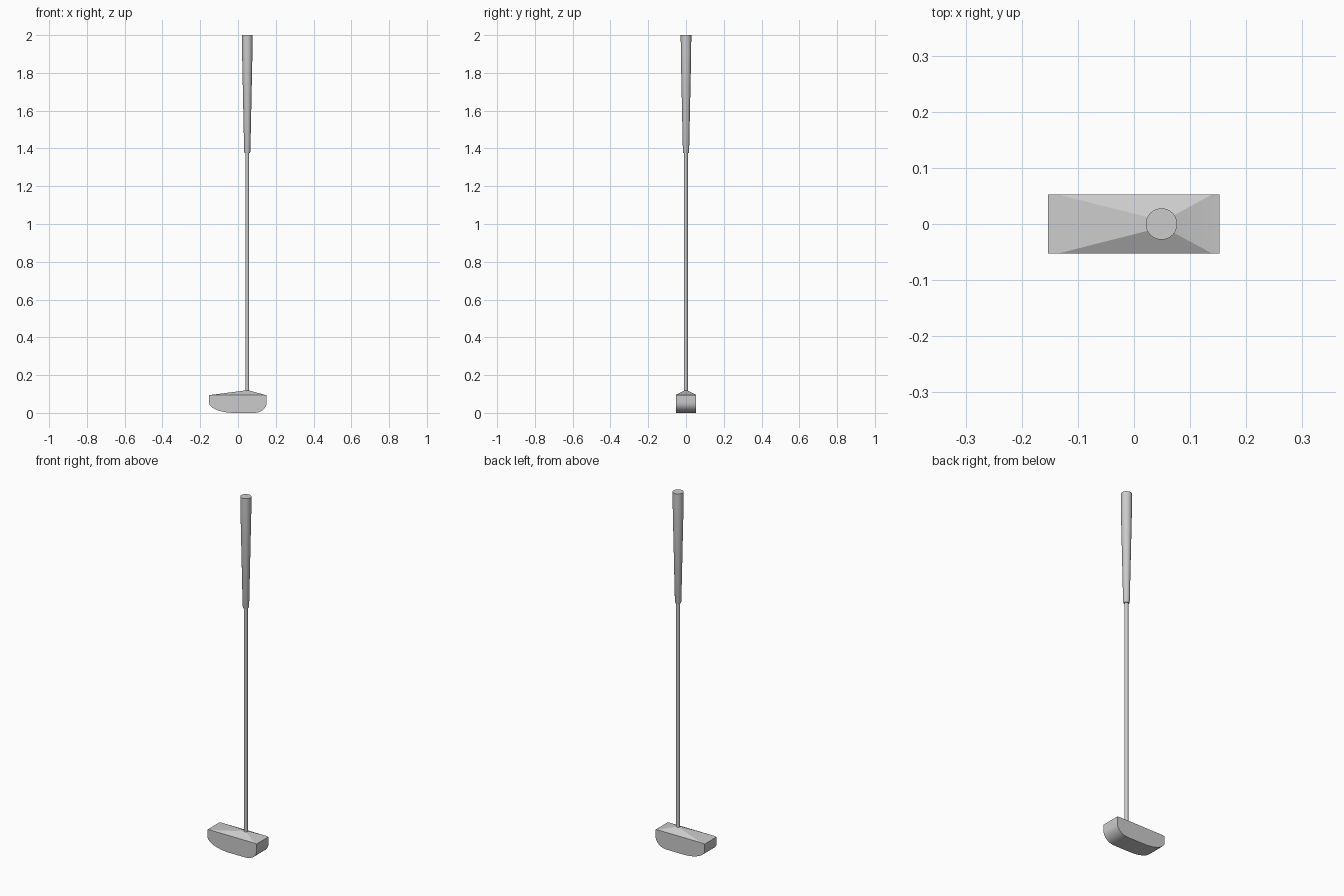
import bpy, bmesh, math

if "Cube" in bpy.data.objects:
    bpy.data.objects.remove(bpy.data.objects["Cube"])

SX = 0.049  # shaft axis x


def finish(bm, name, angle=30):
    bmesh.ops.recalc_face_normals(bm, faces=bm.faces)
    me = bpy.data.meshes.new(name)
    bm.to_mesh(me)
    bm.free()
    ob = bpy.data.objects.new(name, me)
    bpy.context.collection.objects.link(ob)
    bpy.ops.object.select_all(action='DESELECT')
    ob.select_set(True)
    bpy.context.view_layer.objects.active = ob
    bpy.ops.object.shade_smooth_by_angle(angle=math.radians(angle))
    return ob


def turned(name, profile, segs=32):
    """Closed round part around the shaft axis from (radius, z) points."""
    bm = bmesh.new()
    rings = [[bm.verts.new((SX + r * math.cos(2 * math.pi * i / segs),
                            r * math.sin(2 * math.pi * i / segs), z))
              for i in range(segs)] for r, z in profile]
    for a, b in zip(rings, rings[1:]):
        for i in range(segs):
            j = (i + 1) % segs
            bm.faces.new((a[i], a[j], b[j], b[i]))
    bm.faces.new(rings[0])
    bm.faces.new(rings[-1])
    return finish(bm, name)


def arc(cx, rx, rz, a0, a1, n=8):
    """Quarter of an ellipse resting on z = 0."""
    pts = []
    for i in range(n + 1):
        a = math.radians(a0 + (a1 - a0) * i / n)
        pts.append((cx + rx * math.cos(a), rz + rz * math.sin(a)))
    return pts


# Putter head: curved-sole profile, with a roof rising to the shaft
W = 0.053
profile = [(-0.137, 0.096), (-0.153, 0.094)]
profile += arc(-0.02, 0.133, 0.055, 180, 270)
profile += arc(0.085, 0.067, 0.055, 270, 360)
profile += [(0.152, 0.094), (0.14, 0.096)]
bm = bmesh.new()
front = [bm.verts.new((x, -W, z)) for x, z in profile]
back = [bm.verts.new((x, W, z)) for x, z in profile]
bm.faces.new(front)
bm.faces.new(back)
for i in range(len(profile) - 1):
    bm.faces.new((front[i], front[i + 1], back[i + 1], back[i]))
rim = [front[0], front[-1], back[-1], back[0]]
s = 0.008
peak = [bm.verts.new((SX + dx * s, dy * s, 0.119))
        for dx, dy in ((-1, -1), (1, -1), (1, 1), (-1, 1))]
for i in range(4):
    j = (i + 1) % 4
    bm.faces.new((rim[i], rim[j], peak[j], peak[i]))
bm.faces.new(peak)
# narrow angle keeps the roof facets crisp while the sole stays smooth
finish(bm, "putter_head", 14)

# Shaft
turned("shaft", [(0.01, 0.10), (0.01, 1.40)])

# Tapered grip with a straight butt end
turned("grip", [(0.014, 1.375), (0.0165, 1.382), (0.0275, 1.91), (0.028, 2.0)])
